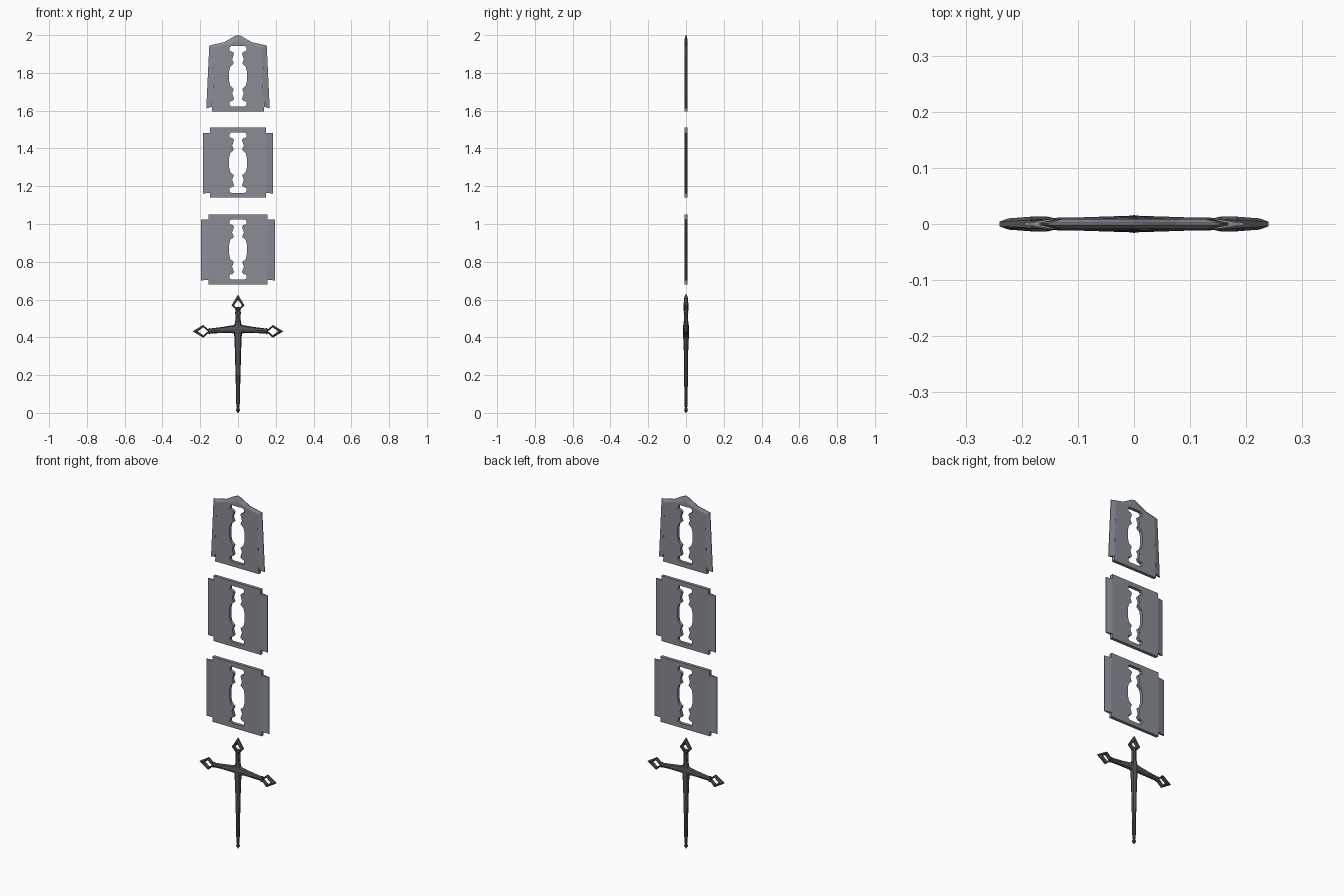
import bpy, bmesh, math
from mathutils import Vector

cube = bpy.data.objects.get("Cube")
if cube:
    bpy.data.objects.remove(cube)


def material(name, color):
    m = bpy.data.materials.new(name)
    m.use_nodes = True
    m.diffuse_color = (*color, 1)
    m.node_tree.nodes["Principled BSDF"].inputs["Base Color"].default_value = (*color, 1)
    return m


STEEL = material("blade steel", (0.25, 0.265, 0.30))
IRON = material("dark iron", (0.085, 0.085, 0.1))
THICK, EDGE = 0.009, 0.002


def finish(bm, name, mat, mirror=False):
    bmesh.ops.recalc_face_normals(bm, faces=bm.faces)
    mesh = bpy.data.meshes.new(name)
    bm.to_mesh(mesh)
    bm.free()
    mesh.materials.append(mat)
    ob = bpy.data.objects.new(name, mesh)
    bpy.context.collection.objects.link(ob)
    if mirror:
        mod = ob.modifiers.new("mirror", 'MIRROR')
        mod.merge_threshold = 0.0005
    return ob


def slab(bm, points):
    """Closed slab from (x, z, half thickness) outline; open on the mirror plane."""
    front = [bm.verts.new((x, -t, z)) for x, z, t in points]
    back = [bm.verts.new((x, t, z)) for x, z, t in points]
    bm.faces.new(front)
    bm.faces.new(back[::-1])
    n = len(points)
    for i in range(n):
        j = (i + 1) % n
        if points[i][0] or points[j][0]:
            bm.faces.new((front[i], back[i], back[j], front[j]))


# Half outline of the slot, from its centre line upwards: (x, height above centre)
SLOT = [(0.048, 0.02), (0.041, 0.05), (0.022, 0.067), (0.031, 0.09),
        (0.021, 0.12), (0.028, 0.129), (0.044, 0.134), (0.044, 0.153), (0.035, 0.16)]


def slot_points(zc):
    half = [(x, zc + h, THICK) for x, h in SLOT]
    lower = [(x, 2 * zc - z, t) for x, z, t in half[::-1]]
    return [(0, zc - 0.16, THICK)] + lower + half + [(0, zc + 0.16, THICK)]


def wing(bm, inner, outer):
    """Ground cutting edge between an inner and an outer line."""
    (a, b), (c, d) = inner, outer
    slab(bm, [(*a, THICK), (*c, EDGE), (*d, EDGE), (*b, THICK)])


def blade_segment(name, bottom, top, tab, width):
    zc = (bottom + top) / 2
    bm = bmesh.new()
    slab(bm, [(0, top, THICK), (tab, top, THICK), (tab, bottom, THICK),
              (0, bottom, THICK)] + slot_points(zc))
    lo, hi = bottom + 0.025, top - 0.027
    wing(bm, ((tab, lo), (tab, hi)), ((width, lo - 0.004), (width, hi)))
    finish(bm, name, STEEL, True)


blade_segment("lower_blade_segment", 0.68, 1.05, 0.155, 0.196)
blade_segment("middle_blade_segment", 1.14, 1.51, 0.149, 0.186)

# Tip segment: tapering sides and a ground, peaked top
bm = bmesh.new()
ridge = [(0, 1.972), (0.04, 1.955), (0.085, 1.945), (0.128, 1.935)]
crest = [(0, 2.0), (0.016, 1.995), (0.075, 1.962), (0.152, 1.945)]
slab(bm, [(x, z, THICK) for x, z in ridge]
     + [(0.137, 1.595, THICK), (0, 1.595, THICK)] + slot_points(1.782))
for i in range(3):
    wing(bm, (ridge[i], ridge[i + 1]), (crest[i], crest[i + 1]))
wing(bm, ((0.137, 1.62), ridge[-1]), ((0.168, 1.612), crest[-1]))
finish(bm, "tip_blade_segment", STEEL, True)


def loft(name, rings, along_x=False, mirror=False, sides=8):
    """Faceted bar; each ring is (position, half width, half depth, offset)."""
    bm = bmesh.new()
    loops = []
    for pos, w, d, off in rings:
        loop = []
        for k in range(sides):
            a = math.tau * k / sides
            u, y = off + w * math.cos(a), d * math.sin(a)
            loop.append(bm.verts.new((pos, y, u) if along_x else (u, y, pos)))
        loops.append(loop)
    for a, b in zip(loops, loops[1:]):
        for k in range(sides):
            j = (k + 1) % sides
            bm.faces.new((a[k], a[j], b[j], b[k]))
    bm.faces.new(loops[0])
    bm.faces.new(loops[-1])
    finish(bm, name, IRON, mirror)


# Tapered spike with a beaded point
loft("spike", [(0, 0.002, 0.002, 0), (0.014, 0.011, 0.01, 0), (0.028, 0.006, 0.006, 0),
               (0.036, 0.009, 0.008, 0), (0.2, 0.013, 0.01, 0), (0.34, 0.017, 0.012, 0),
               (0.4, 0.019, 0.015, 0), (0.44, 0.024, 0.016, 0), (0.475, 0.017, 0.014, 0)])
# Grip with a swelling and a collar
loft("grip", [(0.465, 0.018, 0.014, 0), (0.5, 0.013, 0.01, 0), (0.53, 0.015, 0.012, 0),
              (0.545, 0.013, 0.011, 0), (0.553, 0.017, 0.013, 0), (0.56, 0.01, 0.01, 0)])
# Crossguard arms
loft("crossguard_arm", [(0, 0.03, 0.015, 0.444), (0.03, 0.021, 0.014, 0.443),
                        (0.09, 0.016, 0.012, 0.438), (0.145, 0.013, 0.011, 0.434),
                        (0.152, 0.017, 0.013, 0.433), (0.16, 0.01, 0.011, 0.432)],
     along_x=True, mirror=True)


def diamond_frame(name, centre, direction, mirror=False):
    """Open diamond, longer towards its outer point, with chamfered rims."""
    forward = Vector((direction[0], 0, direction[1]))
    side = Vector((-direction[1], 0, direction[0]))
    origin = Vector((centre[0], 0, centre[1]))
    outer = [(0.056, 0, 0.004), (0, 0.034, 0.007), (-0.036, 0, 0.009), (0, -0.034, 0.007)]
    crest = [(0.040, 0, 0.010), (0, 0.027, 0.013), (-0.030, 0, 0.013), (0, -0.027, 0.013)]
    inner = [(0.028, 0, 0.009), (0, 0.021, 0.009), (-0.025, 0, 0.009), (0, -0.021, 0.009)]
    section = [(outer, 1), (crest, 1), (inner, 1), (inner, -1), (crest, -1), (outer, -1)]
    bm = bmesh.new()
    loops = [[bm.verts.new(origin + forward * f + side * s + Vector((0, y * sign, 0)))
              for f, s, y in loop] for loop, sign in section]
    for i, a in enumerate(loops):
        b = loops[(i + 1) % len(loops)]
        for k in range(4):
            j = (k + 1) % 4
            bm.faces.new((a[k], a[j], b[j], b[k]))
    finish(bm, name, IRON, mirror)


diamond_frame("pommel_diamond", (0, 0.57), (0, 1))
diamond_frame("crossguard_diamond", (0.184, 0.432), (1, 0), True)
